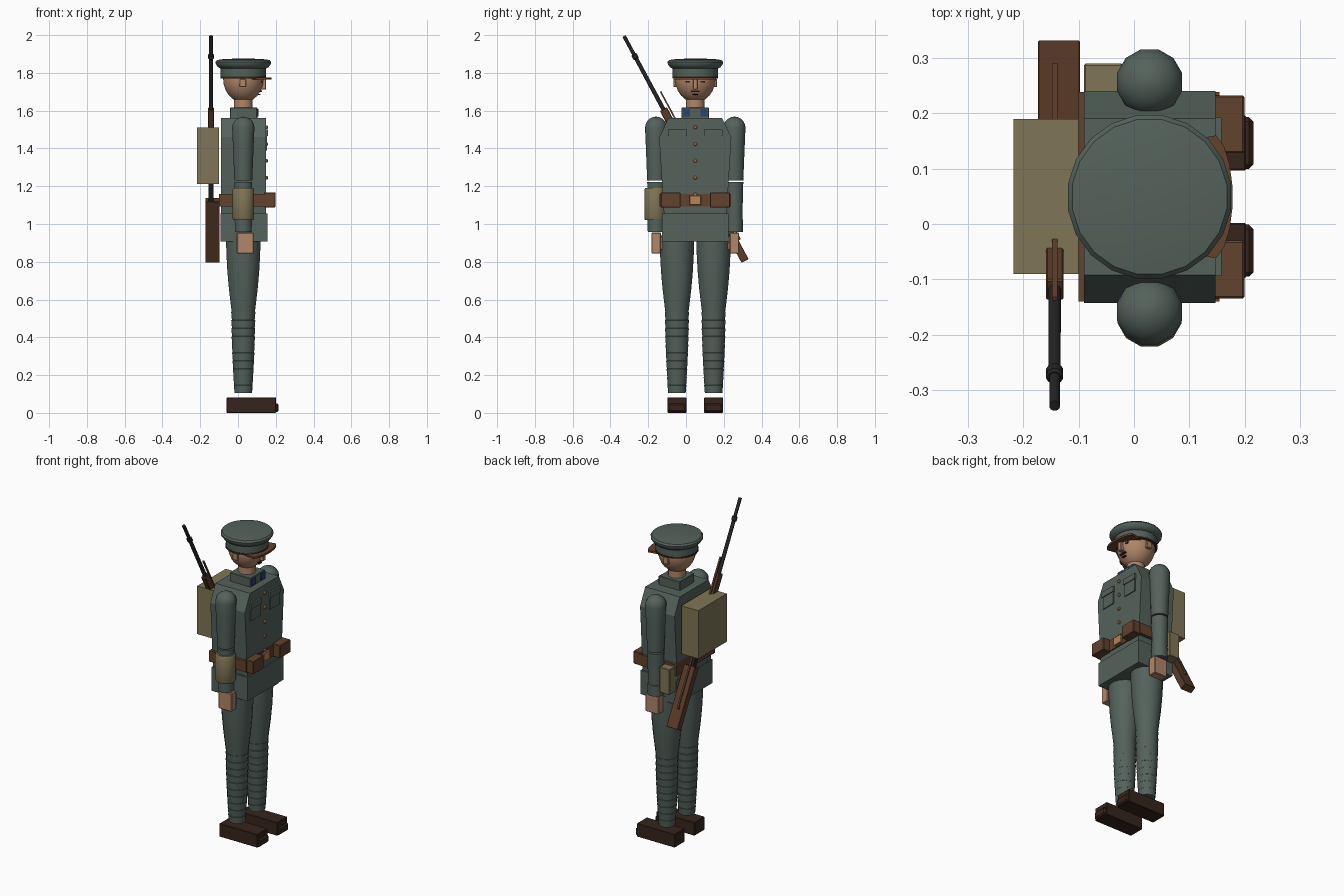
import bpy, bmesh, math
from mathutils import Vector, Matrix

if "Cube" in bpy.data.objects:
    bpy.data.objects.remove(bpy.data.objects["Cube"])

CX, CY = 0.028, 0.049          # body axis


def mat(name, r, g, b):
    m = bpy.data.materials.new(name)
    m.diffuse_color = (r, g, b, 1)
    m.use_nodes = True
    m.node_tree.nodes["Principled BSDF"].inputs["Base Color"].default_value = m.diffuse_color
    return m


CLOTH = mat("grey green cloth", 0.089, 0.122, 0.106)
KHAKI = mat("khaki canvas", 0.215, 0.180, 0.092)
LEATHER = mat("brown leather", 0.122, 0.054, 0.027)
WOOD = mat("dark wood", 0.105, 0.044, 0.022)
BOOT = mat("boot leather", 0.037, 0.018, 0.012)
SKIN = mat("skin", 0.44, 0.24, 0.14)
STEEL = mat("dark steel", 0.018, 0.018, 0.020)
BLUE = mat("blue tab", 0.020, 0.056, 0.190)
BRASS = mat("brass", 0.46, 0.23, 0.10)


def finish(name, bm, m, smooth=False):
    bmesh.ops.recalc_face_normals(bm, faces=bm.faces)
    me = bpy.data.meshes.new(name)
    bm.to_mesh(me)
    bm.free()
    me.materials.append(m)
    ob = bpy.data.objects.new(name, me)
    bpy.context.collection.objects.link(ob)
    if smooth:
        bpy.ops.object.select_all(action='DESELECT')
        ob.select_set(True)
        bpy.context.view_layer.objects.active = ob
        bpy.ops.object.shade_smooth_by_angle(angle=math.radians(35))
    return ob


def box(name, m, x, y, z, bevel=0.0, xf=None):
    """Box from (min, max) ranges, optionally bevelled and transformed."""
    bm = bmesh.new()
    bmesh.ops.create_cube(bm, size=1)
    for v in bm.verts:
        v.co = Vector([(a + b) / 2 + c * (b - a) for c, (a, b) in zip(v.co, (x, y, z))])
    if bevel:
        bmesh.ops.bevel(bm, geom=bm.edges[:], offset=bevel, segments=1, affect='EDGES')
    if xf:
        bm.transform(xf)
    return finish(name, bm, m)


def lathe(name, m, prof, x=CX, y=CY, n=16, xf=None):
    """Closed turned shape from (radius, height) pairs."""
    bm = bmesh.new()
    rings = []
    for r, z in prof:
        rings.append([bm.verts.new((x + r * math.cos(2 * math.pi * (i + .5) / n),
                                    y + r * math.sin(2 * math.pi * (i + .5) / n), z))
                      for i in range(n)])
    for a, b in zip(rings, rings[1:]):
        for i in range(n):
            bm.faces.new((a[i], a[(i + 1) % n], b[(i + 1) % n], b[i]))
    bm.faces.new(rings[0])
    bm.faces.new(rings[-1])
    if xf:
        bm.transform(xf)
    return finish(name, bm, m, True)


def prism(name, m, pts, axis, lo, hi):
    """Outline of 2D points extruded along x (axis 0) or z (axis 2)."""
    bm = bmesh.new()
    put = (lambda p, t: (t, p[0], p[1])) if axis == 0 else (lambda p, t: (p[0], p[1], t))
    a = [bm.verts.new(put(p, lo)) for p in pts]
    b = [bm.verts.new(put(p, hi)) for p in pts]
    bm.faces.new(a)
    bm.faces.new(b)
    for i in range(len(pts)):
        j = (i + 1) % len(pts)
        bm.faces.new((a[i], a[j], b[j], b[i]))
    return finish(name, bm, m)


def span(c, h):
    return (c - h, c + h)


for s, side in ((-1, "right"), (1, "left")):
    # boots with toe caps
    by = CY + s * 0.097
    box(side + "_boot", BOOT, (-0.06, 0.202), span(by, 0.05), (0, 0.082), 0.003)
    box(side + "_toe_cap", BOOT, (0.12, 0.215), span(by, 0.047), (0.004, 0.05), 0.008)
    # wrapped lower legs: overlapping stepped bands
    wraps = []
    for i in range(10):
        z = 0.105 + i * 0.043
        r = 0.047 + 0.0145 * math.sin(i / 9 * math.pi / 2)
        wraps += [(r, z), (r + 0.004, z + 0.041)]
    lathe(side + "_leg_wrap", CLOTH, wraps, y=by)
    # breeches
    lathe(side + "_thigh", CLOTH, [(0.062, 0.53), (0.066, 0.56), (0.078, 0.66), (0.086, 0.75),
                                  (0.091, 0.84), (0.094, 0.94)], y=by)
    # arm: rounded shoulder, sleeve, forearm, cuff, hand
    ay = CY + s * 0.207
    dome = [(0.061 * math.cos(a * math.pi / 10), 1.51 + 0.058 * math.sin(a * math.pi / 10))
            for a in range(5)] + [(0.004, 1.568)]
    lathe(side + "_upper_arm", CLOTH, [(0.049, 1.23), (0.052, 1.30), (0.057, 1.42)] + dome, y=ay, n=12)
    lathe(side + "_forearm", CLOTH, [(0.043, 1.0), (0.049, 1.222)], y=ay, n=12)
    lathe(side + "_cuff", CLOTH, [(0.046, 0.958), (0.047, 1.025)], y=ay, n=12)
    box(side + "_hand", SKIN, (-0.007, 0.083), span(ay, 0.025), (0.843, 0.955), 0.004)
    box(side + "_thumb", SKIN, (0.045, 0.078), span(ay - s * 0.032, 0.011), (0.865, 0.935), 0.003)
    # chest pocket and flap
    py = CY + s * 0.094
    box(side + "_pocket", CLOTH, (0.14, 0.153), span(py, 0.045), (1.39, 1.48))
    box(side + "_pocket_flap", CLOTH, (0.14, 0.158), span(py, 0.049), (1.465, 1.50))
    # ammunition pouch, collar tab, ear, eye
    box(side + "_pouch", LEATHER, (0.14, 0.199), span(CY + s * 0.131, 0.052), (1.088, 1.167), 0.003)
    box(side + "_collar_tab", BLUE, (0.1, 0.108), span(CY + s * 0.046, 0.019), (1.568, 1.61))
    box(side + "_ear", SKIN, (0.008, 0.042), span(CY + s * 0.104, 0.012), (1.725, 1.768), 0.003)
    box(side + "_eye", STEEL, (0.124, 0.131), span(CY + s * 0.04, 0.011), (1.748, 1.757))

# tunic: body with sloped shoulders, skirt
half = [(0.165, 1.04), (0.172, 1.15), (0.191, 1.46), (0.141, 1.562)]
prism("tunic_body", CLOTH, [(CY + w, z) for w, z in half] + [(CY - w, z) for w, z in half[::-1]],
      0, -0.09, 0.147)
box("tunic_skirt", CLOTH, (-0.092, 0.155), span(CY, 0.176), (0.908, 1.055))
box("collar", CLOTH, (-0.042, 0.102), span(CY, 0.072), (1.555, 1.616), 0.003)

# belt, buckle and buttons
box("belt", LEATHER, (-0.10, 0.154), span(CY, 0.189), (1.092, 1.16))
box("buckle", BRASS, (0.15, 0.166), span(CY, 0.031), (1.1, 1.15), 0.002)
for i in range(5):
    turn = Matrix.Translation((0.143, CY, 1.512 - i * 0.089)) @ Matrix.Rotation(math.pi / 2, 4, 'Y')
    lathe("button_%d" % (i + 1), BRASS, [(0.01, 0), (0.01, 0.011), (0.006, 0.015)], 0, 0, 10, turn)

# neck, head and face
lathe("neck", SKIN, [(0.05, 1.6), (0.05, 1.69)])
lathe("head", SKIN, [(0.109 * math.cos(a), 1.77 + 0.127 * math.sin(a))
                     for a in [math.radians(d) for d in range(-75, 46, 15)]])
box("nose", SKIN, (0.12, 0.149), span(CY, 0.013), (1.712, 1.768), 0.003)
box("moustache", STEEL, (0.108, 0.127), span(CY, 0.023), (1.699, 1.706))
box("mouth", STEEL, (0.105, 0.12), span(CY, 0.014), (1.684, 1.689))

# peaked cap: band, flared crown, rim strap, visor
lathe("cap_band", CLOTH, [(0.121, 1.779), (0.121, 1.828)], n=20)
lathe("cap_crown", CLOTH, [(0.121, 1.822), (0.136, 1.831), (0.147, 1.846), (0.149, 1.858),
                           (0.141, 1.868), (0.10, 1.874), (0.01, 1.876)], n=20)
lathe("cap_rim", BOOT, [(0.123, 1.771), (0.123, 1.781)], n=20)
arc = [math.radians(d) for d in range(-70, 71, 20)]
prism("visor", LEATHER, [(CX + 0.15 * math.cos(t / 1.9), CY + 0.118 * math.sin(t)) for t in arc]
      + [(CX + 0.09 * math.cos(t), CY + 0.1 * math.sin(t)) for t in arc[::-1]], 2, 1.764, 1.776)

# pack, canteen, bread bag
box("pack", KHAKI, (-0.217, -0.10), (-0.09, 0.189), (1.212, 1.51))
lathe("canteen", KHAKI, [(0.055, 1.02), (0.06, 1.03), (0.06, 1.18), (0.055, 1.19)],
      y=CY - 0.212, n=12)
box("bread_bag", KHAKI, (-0.09, -0.02), (0.215, 0.289), (0.99, 1.147), 0.003)

# slung rifle: local z runs from muzzle (0) down to butt, local y is its upper side
ax = Vector((0, 0.474, -0.8805)).normalized()
up = Vector((0, 0.8805, 0.474)).normalized()
side = up.cross(ax)
rot = Matrix((side, up, ax)).transposed().to_4x4()
RIFLE = Matrix.Translation((-0.143, -0.328, 1.995)) @ rot
lathe("rifle_barrel", STEEL, [(0.01, 0), (0.01, 0.11), (0.011, 0.12), (0.012, 0.6)], 0, 0, 12, RIFLE)
lathe("rifle_front_band", STEEL, [(0.012, 0.108), (0.016, 0.113), (0.016, 0.133), (0.012, 0.138)],
      0, 0, 12, RIFLE)
box("rifle_handguard", WOOD, span(0, 0.016), span(0, 0.021), (0.44, 0.7), 0.003, RIFLE)
box("rifle_receiver", STEEL, span(0, 0.014), span(0, 0.017), (0.7, 0.99), 0.002, RIFLE)
# stock sits slightly towards the body
box("rifle_stock", WOOD, (-0.038, 0.038), span(0, 0.021), (0.985, 1.352), 0.002,
    Matrix.Translation((0.008, 0, 0)) @ RIFLE)
box("rifle_sling", LEATHER, span(0, 0.005), span(0.031, 0.004), (0.35, 1.24), 0, RIFLE)
box("rifle_sling_mount", LEATHER, span(0, 0.005), (0.01, 0.03), (1.22, 1.24), 0, RIFLE)
